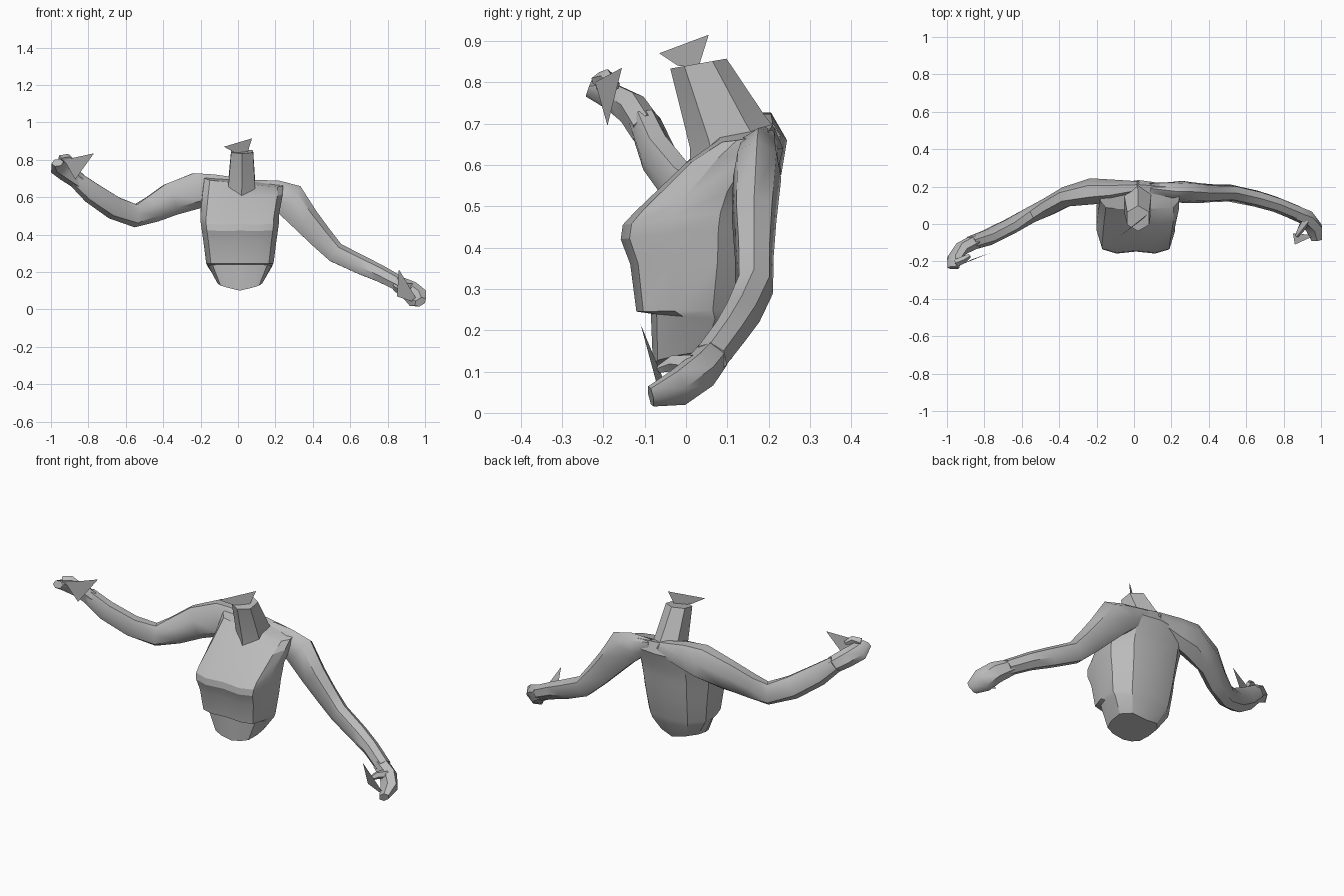
import bpy, bmesh, math
from mathutils import Vector

cube = bpy.data.objects.get("Cube")
if cube:
    bpy.data.objects.remove(cube, do_unlink=True)

# One plain grey material
grey = bpy.data.materials.new("stone_grey")
grey.use_nodes = True
colour = (0.5, 0.5, 0.5, 1)
grey.diffuse_color = colour
grey.node_tree.nodes["Principled BSDF"].inputs["Base Color"].default_value = colour


def finish(name, bm, smooth=30):
    """Turn a bmesh into a shaded, coloured object."""
    bmesh.ops.recalc_face_normals(bm, faces=bm.faces)
    mesh = bpy.data.meshes.new(name)
    bm.to_mesh(mesh)
    bm.free()
    mesh.materials.append(grey)
    obj = bpy.data.objects.new(name, mesh)
    bpy.context.collection.objects.link(obj)
    bpy.ops.object.select_all(action="DESELECT")
    obj.select_set(True)
    bpy.context.view_layer.objects.active = obj
    bpy.ops.object.shade_smooth_by_angle(angle=math.radians(smooth))
    return obj


def loft(name, rings, smooth=30):
    """Skin a list of equal-length point rings and cap both ends."""
    bm = bmesh.new()
    loops = [[bm.verts.new(p) for p in ring] for ring in rings]
    count = len(loops[0])
    for low, high in zip(loops, loops[1:]):
        for i in range(count):
            j = (i + 1) % count
            bm.faces.new((low[i], low[j], high[j], high[i]))
    bm.faces.new(loops[0])
    bm.faces.new(loops[-1])
    return finish(name, bm, smooth)


def limb(name, stations, sides=7):
    """Tube along x, z with station = x, y, z, thickness, depth."""
    centres = [Vector(s[:3]) for s in stations]
    rings = []
    for i, (centre, station) in enumerate(zip(centres, stations)):
        before = centres[max(i - 1, 0)]
        after = centres[min(i + 1, len(centres) - 1)]
        along = (after - before).normalized()
        up = Vector((-along.z, 0, along.x)).normalized()
        side = along.cross(up).normalized()
        ring = []
        for k in range(sides):
            a = math.tau * k / sides
            ring.append(centre + up * math.cos(a) * station[3]
                        + side * math.sin(a) * station[4])
        rings.append(ring)
    return loft(name, rings, 45)


def shard(name, points):
    """Thin loose polygon."""
    bm = bmesh.new()
    bm.faces.new([bm.verts.new(p) for p in points])
    return finish(name, bm)


# Torso: half outline from breastbone to spine, mirrored
half = [(0, .03), (.5, 0), (.86, .06), (1, .33), (1, .66), (.65, .92), (0, 1)]
outline = half + [(-u, t) for u, t in reversed(half[1:-1])]


def torso_ring(centre, width, front, back, z_front, z_back, tilt=0, vee=0):
    ring = []
    for u, t in outline:
        x = centre + u * width
        z = z_front + (z_back - z_front) * t - tilt * x + vee * abs(u)
        ring.append((x, front + (back - front) * t, z))
    return ring


torso = [
    torso_ring(.01, .12, -.08, .11, .1, .13, vee=.03),
    torso_ring(.01, .17, -.085, .15, .24, .22),
    torso_ring(.01, .18, -.12, .16, .245, .25),
    torso_ring(.01, .195, -.135, .185, .36, .37),
    torso_ring(.01, .205, -.158, .2, .42, .46),
    torso_ring(.01, .21, -.153, .205, .455, .5),
    torso_ring(.01, .21, -.125, .215, .485, .56),
    torso_ring(.025, .215, .0, .235, .605, .64),
    torso_ring(.03, .21, .08, .21, .675, .7, tilt=.1),
]
loft("torso", torso, 25)

# Neck leaning forward
neck = []
for cx, cy, z, rx, ry, rise in ((.02, .12, .63, .085, .11, .04),
                                (.02, .1, .68, .082, .09, .04),
                                (.022, .03, .845, .068, .068, .012)):
    ring = []
    for k in range(6):
        a = math.tau * k / 6 - math.pi / 2
        ring.append((cx + rx * math.cos(a), cy + ry * math.sin(a),
                     z + rise * math.sin(a)))
    neck.append(ring)
loft("neck", neck, 15)

# Raised right arm, from shoulder blade to wrist
limb("right_arm", [
    (.02, .195, .665, .04, .035),
    (-.12, .18, .65, .08, .06),
    (-.22, .175, .64, .1, .072),
    (-.36, .145, .592, .092, .055),
    (-.46, .09, .538, .075, .05),
    (-.55, .05, .503, .064, .045),
    (-.66, -.01, .545, .065, .045),
    (-.78, -.07, .625, .06, .045),
    (-.87, -.1, .7, .045, .04),
])
limb("right_hand", [
    (-.85, -.095, .685, .045, .04),
    (-.92, -.13, .735, .05, .037),
    (-.962, -.18, .765, .05, .025),
    (-.965, -.235, .785, .032, .022),
], 6)

# Lowered left arm
limb("left_arm", [
    (.08, .19, .665, .03, .03),
    (.19, .175, .62, .075, .05),
    (.27, .172, .585, .098, .06),
    (.36, .165, .475, .078, .055),
    (.44, .165, .385, .067, .048),
    (.52, .165, .302, .057, .047),
    (.66, .135, .235, .053, .045),
    (.76, .105, .19, .047, .042),
    (.87, .06, .132, .042, .042),
])
limb("left_hand", [
    (.85, .065, .14, .042, .042),
    (.92, .035, .1, .055, .042),
    (.962, -.02, .06, .06, .038),
    (.975, -.085, .04, .035, .022),
], 6)

# Short bent fingers and thumbs
limb("right_fingers", [
    (-.95, -.21, .8, .025, .022),
    (-.91, -.19, .81, .022, .02),
    (-.88, -.17, .79, .012, .012),
], 5)
limb("left_thumb", [
    (.92, .02, .12, .025, .025),
    (.89, -.03, .12, .02, .02),
    (.87, -.065, .105, .01, .01),
], 5)

# Loose shards at the neck and hands
shard("neck_shard", [(-.075, -.065, .87), (.075, .055, .915),
                     (.05, .03, .835), (-.02, -.02, .84)])
shard("right_hand_shard", [(-.77, -.155, .835), (-.87, -.19, .695),
                           (-.93, -.22, .8)])
shard("left_hand_shard", [(.86, -.11, .215), (.85, -.05, .07),
                          (.97, -.06, .03)])
